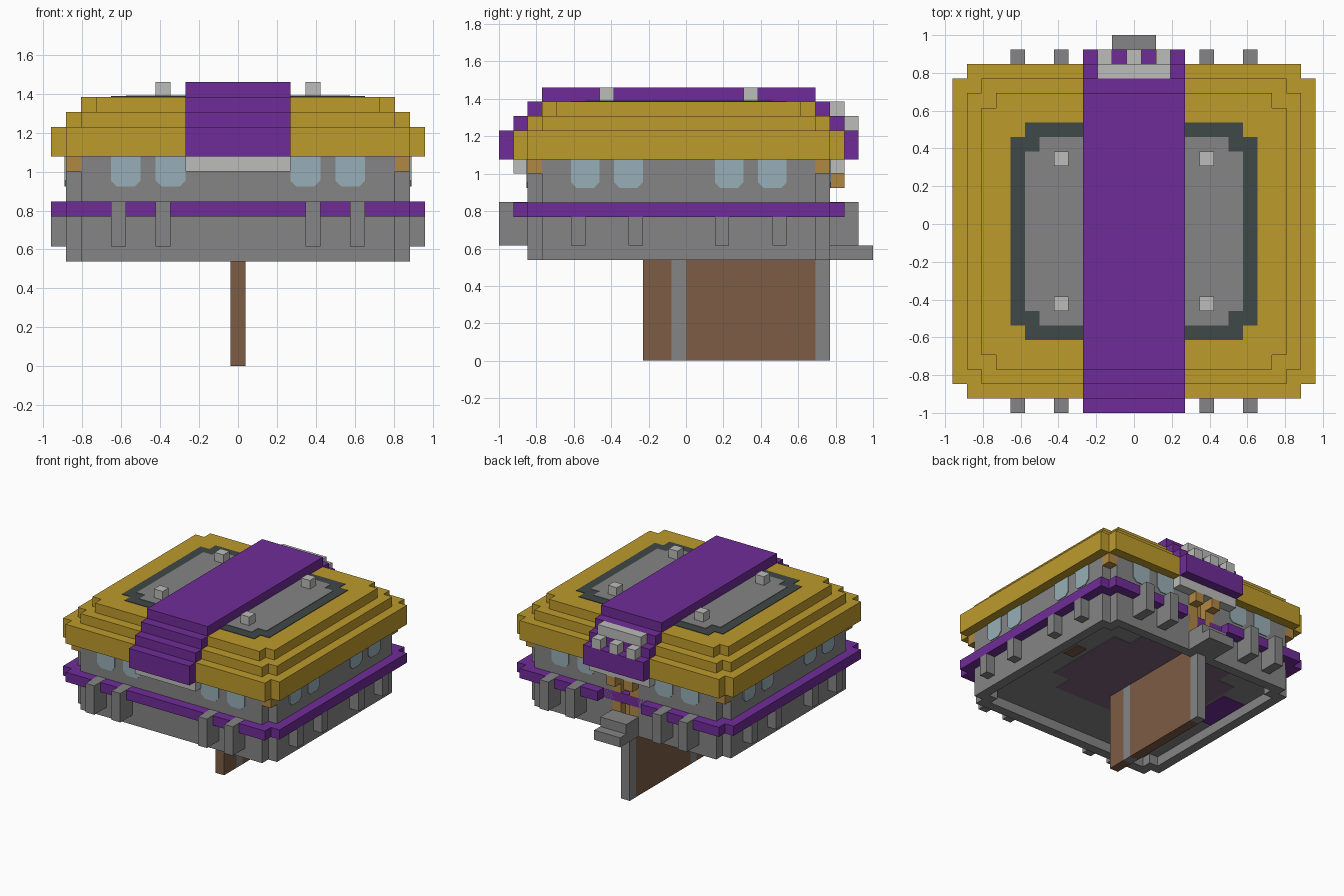
import bpy, bmesh
from mathutils import Vector

V = 1 / 13  # one building block

cube = bpy.data.objects.get("Cube")
if cube:
    bpy.data.objects.remove(cube)


def material(name, *rgb):
    lin = [((c / 255 + 0.055) / 1.055) ** 2.4 for c in rgb] + [1]
    m = bpy.data.materials.new(name)
    m.use_nodes = True
    m.diffuse_color = lin
    m.node_tree.nodes["Principled BSDF"].inputs["Base Color"].default_value = lin
    return m


GOLD = material("gold", 190, 155, 44)
PURPLE = material("purple", 112, 44, 152)
GREY = material("grey", 133, 133, 133)
LIGHT = material("light_grey", 188, 188, 186)
DARK = material("dark_slate", 64, 72, 72)
BROWN = material("brown", 125, 92, 70)
TAN = material("tan", 176, 136, 66)
GLASS = material("pale_blue", 151, 175, 183)
MAUVE = material("mauve_grey", 122, 100, 126)


def finish(name, mat, bm):
    bmesh.ops.recalc_face_normals(bm, faces=bm.faces)
    me = bpy.data.meshes.new(name)
    bm.to_mesh(me)
    bm.free()
    me.materials.append(mat)
    ob = bpy.data.objects.new(name, me)
    bpy.context.collection.objects.link(ob)
    return ob


def prism(name, mat, pts, vec, hole=None):
    """Extrude an outline (in blocks) along vec, optionally as a ring."""
    bm = bmesh.new()
    outer = [bm.verts.new(Vector(p) * V) for p in pts]
    if hole:
        inner = [bm.verts.new(Vector(p) * V) for p in hole]
        n = len(outer)
        faces = [bm.faces.new((outer[i], outer[(i + 1) % n], inner[(i + 1) % n], inner[i]))
                 for i in range(n)]
    else:
        faces = [bm.faces.new(outer)]
    out = bmesh.ops.extrude_face_region(bm, geom=faces, use_keep_orig=True)
    moved = [g for g in out["geom"] if isinstance(g, bmesh.types.BMVert)]
    bmesh.ops.translate(bm, verts=moved, vec=Vector(vec) * V)
    return finish(name, mat, bm)


def box(name, mat, x, y, z):
    pts = [(x[0], y[0], z[0]), (x[1], y[0], z[0]), (x[1], y[1], z[0]), (x[0], y[1], z[0])]
    return prism(name, mat, pts, (0, 0, z[1] - z[0]))


def outline(hx, y0, y1, z, notch=1, gap=0):
    """Rectangle with stepped corners and an optional doorway at the back."""
    a, n = hx - notch, notch
    right = [(a, y0), (a, y0 + n), (hx, y0 + n), (hx, y1 - n), (a, y1 - n), (a, y1)]
    if gap:
        right += [(gap, y1), (gap, y1 - 1)]
    return [(x, y, z) for x, y in right] + [(-x, y, z) for x, y in reversed(right)]


def slab(name, mat, hx, y0, y1, z0, z1, **kw):
    return prism(name, mat, outline(hx, y0, y1, z0, **kw), (0, 0, z1 - z0))


# Hull, with a shallow recess underneath
prism("hull_rim", GREY, outline(11.5, -11, 10, 7), (0, 0, 1), outline(10.5, -10, 9, 7))
slab("hull", GREY, 11.5, -11, 10, 8, 13, gap=1.5)
slab("wall_top", GREY, 11.5, -11, 10, 13, 14)
slab("belt", PURPLE, 12.5, -12, 11, 10, 11, gap=2.5)
slab("floor_patch", MAUVE, 7.5, -5, 8, 7.94, 8, notch=2)
box("floor_mat_right", PURPLE, (-10.4, -7.8), (-1, 4), (7.92, 8))
box("floor_mat_left", BROWN, (8, 9.2), (.5, 2.5), (7.92, 8))

# Corner brackets under the roof
for x in (-11.5, 10.5):
    for y in (-11, 9):
        box("corner_bracket", TAN, (x, x + 1), (y, y + 1), (13, 14))

# Stepped roof
slab("roof_lower", GOLD, 12.5, -12, 11, 14, 16)
slab("roof_middle", GOLD, 11.5, -11, 10, 16, 17)
slab("roof_upper", GOLD, 10.5, -10, 9, 17, 18)
slab("roof_panel_border", DARK, 8.5, -8, 7, 18, 18.05)
slab("roof_panel", GREY, 7.5, -7, 6, 18.05, 18.1)

# Stepped band running over the roof
for i, (z0, z1) in enumerate([(14, 16), (16, 17), (17, 18), (18, 19)]):
    box("roof_band", PURPLE, (-3.5, 3.5), (i - 13, 12 - i), (z0, z1))
box("front_lintel", LIGHT, (-3.5, 3.5), (-12, -11), (13, 14))
box("back_lintel", LIGHT, (-3.5, 3.5), (10, 11), (13, 14))

# Crest on the back of the band
box("crest_bar", LIGHT, (-2.5, 2.5), (10, 11), (17, 18))
for x in (-2, 0, 2):
    box("crest_tooth", LIGHT, (x - .5, x + .5), (11, 12), (16, 17))

# Roof knobs
for x in (-5, 5):
    for y in (-6, 4):
        box("roof_knob", LIGHT, (x - .5, x + .5), (y, y + 1), (18, 19))

# Ribs on front, back and sides
for x in (-8, -5, 5, 8):
    box("front_rib", GREY, (x - .5, x + .5), (-13, -11), (8, 11.02))
    box("back_rib", GREY, (x - .5, x + .5), (10, 12), (8, 11.02))
for y in (-8, -4, 2, 6):
    for x in (-12.5, 11.5):
        box("side_rib", GREY, (x, x + 1), (y, y + 1), (8, 10))

# Windows: thin plates with clipped lower corners
PANE = [(-1, 14), (-1, 12.4), (-.6, 12), (.6, 12), (1, 12.4), (1, 14)]
for x in (-7.5, -4.5, 4.5, 7.5):
    for y, d in ((-11, -.08), (10, .08)):
        prism("end_window", GLASS, [(x + u, y, z) for u, z in PANE], (0, d, 0))
for y in (-7, -4, 3, 6):
    for x, d in ((-11.5, -.08), (11.5, .08)):
        prism("side_window", GLASS, [(x, y + u, z) for u, z in PANE], (d, 0, 0))

# Back doorway and steps
box("door", TAN, (-.5, .5), (9, 9.3), (8, 13))
for x in (-1, 1):
    box("door_post", TAN, (x - .5, x + .5), (9, 10), (8, 13))
    box("door_bracket", TAN, (x - .5, x + .5), (10, 11), (12, 13))
for i in range(2):
    box("step", GREY, (-1.5, 1.5), (10, 13 - i), (7 + i, 8 + i))

# Keel board with two grey bars
for name, mat, y in (("keel_front", BROWN, (-3, -1)), ("keel_bar", GREY, (-1, 0)),
                     ("keel_board", BROWN, (0, 9)), ("keel_back_bar", GREY, (9, 10))):
    box(name, mat, (-.5, .5), y, (0, 8))
